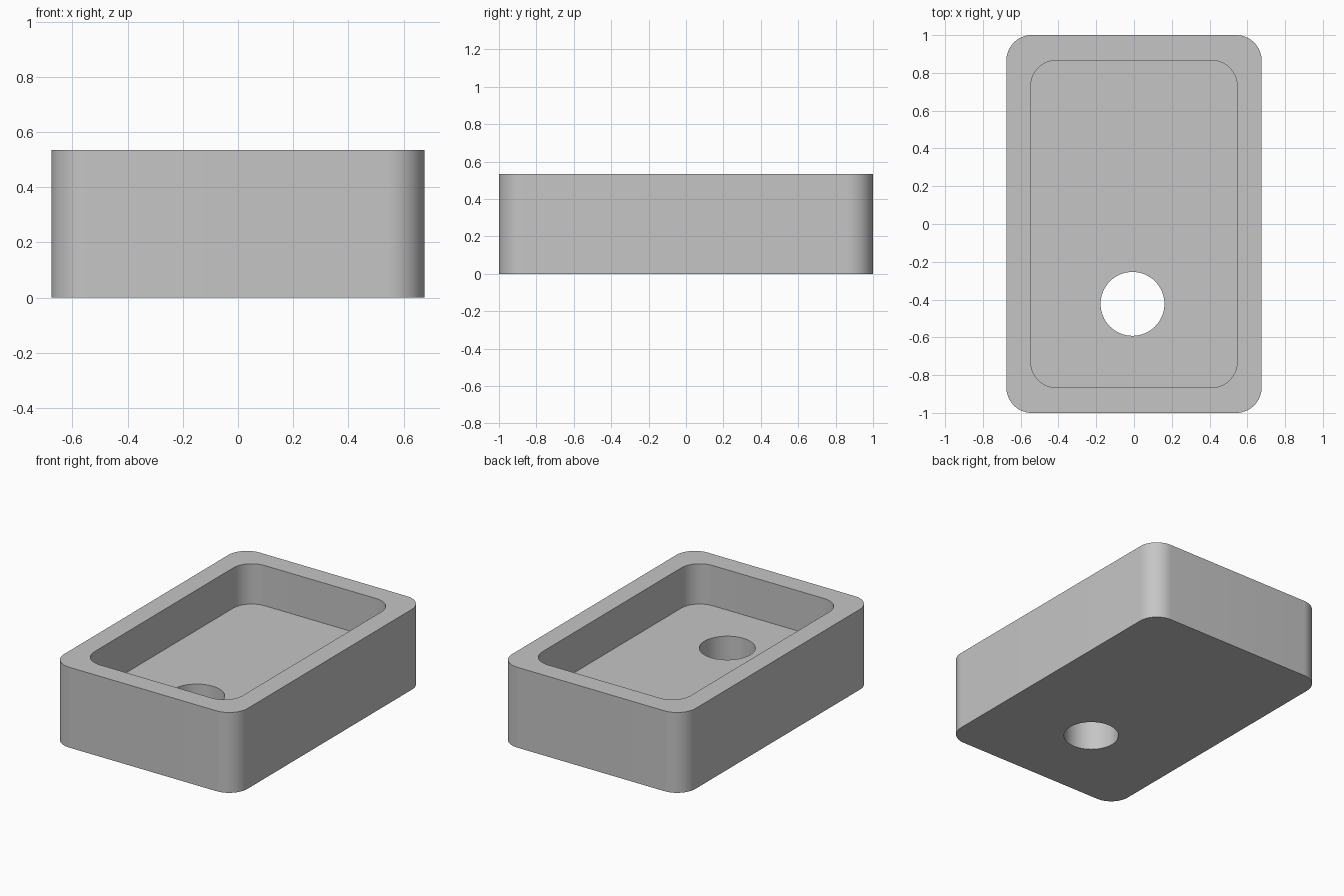
import bpy
import bmesh
from math import cos, sin, pi

# Remove the default cube
cube = bpy.data.objects.get("Cube")
if cube:
    bpy.data.objects.remove(cube, do_unlink=True)

HEIGHT, FLOOR = 0.535, 0.267
CORNER_STEPS, HOLE_SIDES = 16, 64

# Single grey material
grey = bpy.data.materials.new("plain_grey")
grey.use_nodes = True
colour = (0.56, 0.56, 0.56, 1)
grey.diffuse_color = colour
grey.node_tree.nodes["Principled BSDF"].inputs["Base Color"].default_value = colour


def rounded_rect(hx, hy, r):
    """Counter-clockwise outline of a rectangle with rounded corners."""
    pts = []
    for q, (sx, sy) in enumerate([(1, 1), (-1, 1), (-1, -1), (1, -1)]):
        for i in range(CORNER_STEPS + 1):
            a = (q + i / CORNER_STEPS) * pi / 2
            pts.append((sx * (hx - r) + r * cos(a), sy * (hy - r) + r * sin(a)))
    return pts


def circle(cx, cy, r):
    steps = [2 * pi * i / HOLE_SIDES for i in range(HOLE_SIDES)]
    return [(cx + r * cos(a), cy + r * sin(a)) for a in steps]


def prism(name, outline, z0, z1):
    """Extrude an outline from z0 to z1 as a closed solid."""
    bm = bmesh.new()
    base = bm.faces.new([bm.verts.new((x, y, z0)) for x, y in outline])
    top = bmesh.ops.extrude_face_region(bm, geom=[base], use_keep_orig=True)
    verts = [g for g in top["geom"] if isinstance(g, bmesh.types.BMVert)]
    bmesh.ops.translate(bm, verts=verts, vec=(0, 0, z1 - z0))
    bmesh.ops.recalc_face_normals(bm, faces=bm.faces)
    mesh = bpy.data.meshes.new(name)
    bm.to_mesh(mesh)
    bm.free()
    mesh.materials.append(grey)
    obj = bpy.data.objects.new(name, mesh)
    bpy.context.collection.objects.link(obj)
    return obj


# Tray body, recess and drain hole
tray = prism("tray", rounded_rect(0.676, 1.0, 0.135), 0, HEIGHT)
cutters = [
    prism("recess_cutter", rounded_rect(0.546, 0.866, 0.135), FLOOR, HEIGHT + 0.1),
    prism("hole_cutter", circle(-0.008, -0.423, 0.169), -0.1, FLOOR + 0.1),
]

# Cut, then apply so that no helper objects remain
bpy.ops.object.select_all(action="DESELECT")
tray.select_set(True)
bpy.context.view_layer.objects.active = tray
for cutter in cutters:
    cutter.hide_render = True
    cut = tray.modifiers.new(cutter.name, "BOOLEAN")
    cut.operation, cut.solver, cut.object = "DIFFERENCE", "EXACT", cutter
    bpy.ops.object.modifier_apply(modifier=cut.name)
for cutter in cutters:
    bpy.data.objects.remove(cutter, do_unlink=True)

# Smooth walls with crisp rims
bpy.ops.object.shade_smooth_by_angle(angle=pi / 6)
